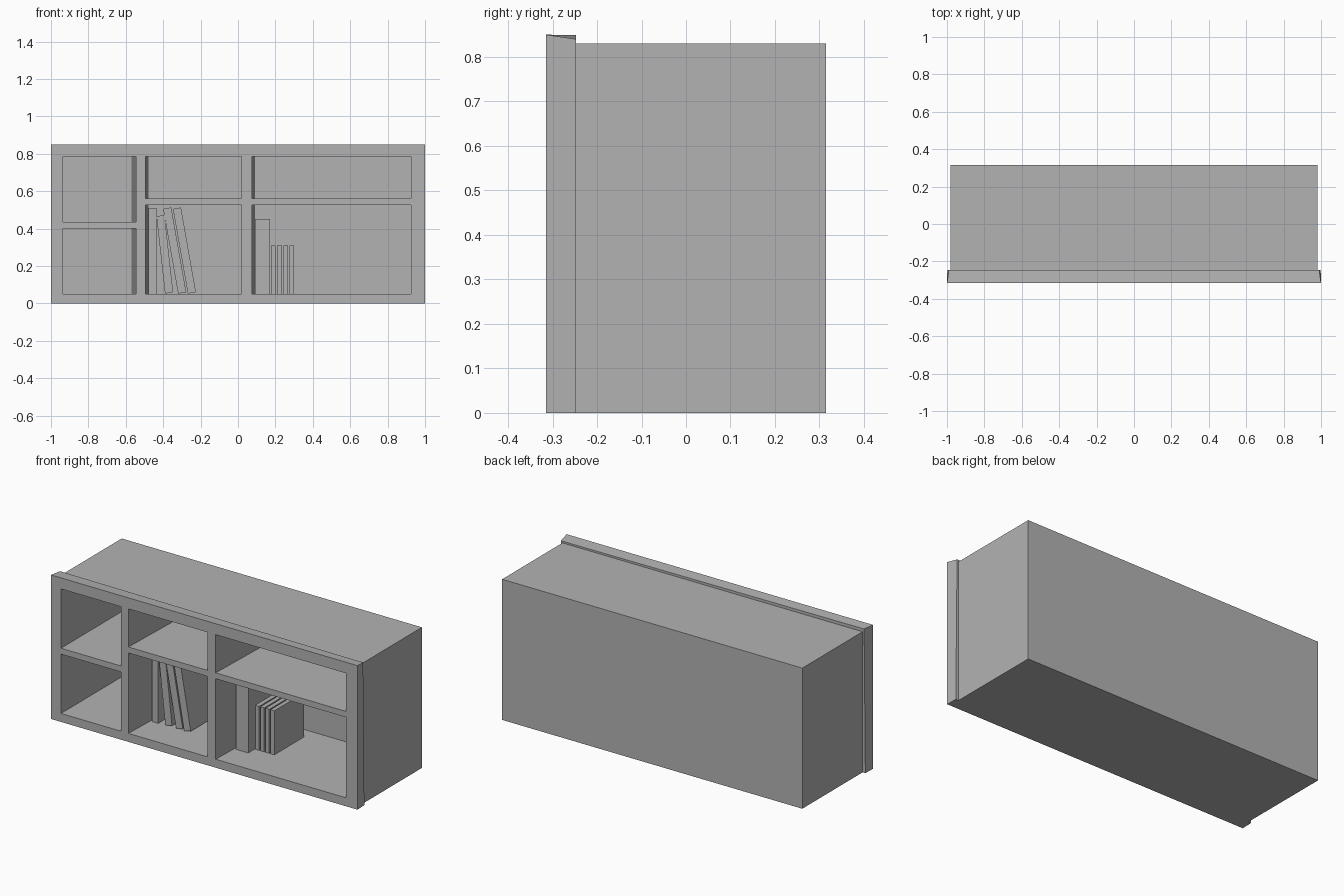
import bpy

if "Cube" in bpy.data.objects:
    bpy.data.objects.remove(bpy.data.objects["Cube"], do_unlink=True)

# Single matte grey for everything
grey = bpy.data.materials.new("plain grey")
grey.use_nodes = True
grey.diffuse_color = (0.45, 0.45, 0.45, 1)
grey.node_tree.nodes["Principled BSDF"].inputs["Base Color"].default_value = (0.45, 0.45, 0.45, 1)

FACES = [(0, 1, 2, 3), (7, 6, 5, 4), (0, 4, 5, 1),
         (1, 5, 6, 2), (2, 6, 7, 3), (3, 7, 4, 0)]
FRONT, FRAME_BACK, BACK = -0.315, -0.247, 0.315


def prism(name, front, back, y0, y1):
    """Six-sided solid between two (x, z) quads listed counter-clockwise."""
    verts = [(x, y0, z) for x, z in front] + [(x, y1, z) for x, z in back]
    mesh = bpy.data.meshes.new(name)
    mesh.from_pydata(verts, [], FACES)
    mesh.materials.append(grey)
    obj = bpy.data.objects.new(name, mesh)
    bpy.context.collection.objects.link(obj)
    return obj


def rect(x0, x1, z0, z1):
    return [(x0, z0), (x1, z0), (x1, z1), (x0, z1)]


# Cabinet body and the slightly tapered front frame
body = prism("cabinet_body", rect(-0.98, 0.98, 0, 0.83), rect(-0.98, 0.98, 0, 0.83),
             FRAME_BACK, BACK)
frame = prism("front_frame", rect(-1, 1, 0, 0.85),
              [(-0.998, 0), (0.998, 0), (0.99, 0.84), (-0.99, 0.849)],
              FRONT, FRAME_BACK)

# Compartments: (front left, front right, back left, back right, bottom, top)
bays = []
for z0, z1 in ((0.05, 0.40), (0.435, 0.785)):
    bays.append((-0.935, -0.545, -0.935, -0.57, z0, z1))
for z0, z1 in ((0.05, 0.525), (0.56, 0.785)):
    bays.append((-0.495, 0.02, -0.478, 0.02, z0, z1))
    bays.append((0.075, 0.925, 0.092, 0.925, z0, z1))


def lerp(a, b, t):
    return a + (b - a) * t


# Cut each bay; the cutter overshoots the front so the opening is clean
CAVITY_BACK = 0.265
over = -0.05 / (CAVITY_BACK - FRONT)
for l0, r0, l1, r1, z0, z1 in bays:
    cutter = prism("bay_cutter", rect(lerp(l0, l1, over), lerp(r0, r1, over), z0, z1),
                   rect(l1, r1, z0, z1), FRONT - 0.05, CAVITY_BACK)
    cutter.hide_render = True
    for target in (body, frame):
        mod = target.modifiers.new("bay", 'BOOLEAN')
        mod.operation = 'DIFFERENCE'
        mod.solver = 'EXACT'
        mod.object = cutter
        bpy.context.view_layer.objects.active = target
        bpy.ops.object.modifier_apply(modifier=mod.name)
    bpy.data.objects.remove(cutter, do_unlink=True)


def book(name, quad, y0, y1):
    return prism(name, quad, quad, y0, y1)


# Books in the middle bay: one upright, three leaning on it
book("upright_book", rect(-0.478, -0.437, 0.05, 0.51), -0.12, 0.16)
for i, (bottom, top, height) in enumerate(((-0.39, -0.436, 0.47),
                                           (-0.32, -0.40, 0.51),
                                           (-0.268, -0.348, 0.51))):
    w = 0.043
    book(f"leaning_book_{i + 1}",
         [(bottom, 0.052), (bottom + w, 0.06), (top + w, height + 0.003), (top, height - 0.005)],
         -0.12, 0.16)

# Books in the right bay: one thick, four thin
book("thick_book", rect(0.092, 0.172, 0.05, 0.45), -0.15, 0.17)
for i in range(4):
    x = 0.176 + i * 0.033
    book(f"thin_book_{i + 1}", rect(x, x + 0.025, 0.05, 0.31), -0.09, 0.185)
